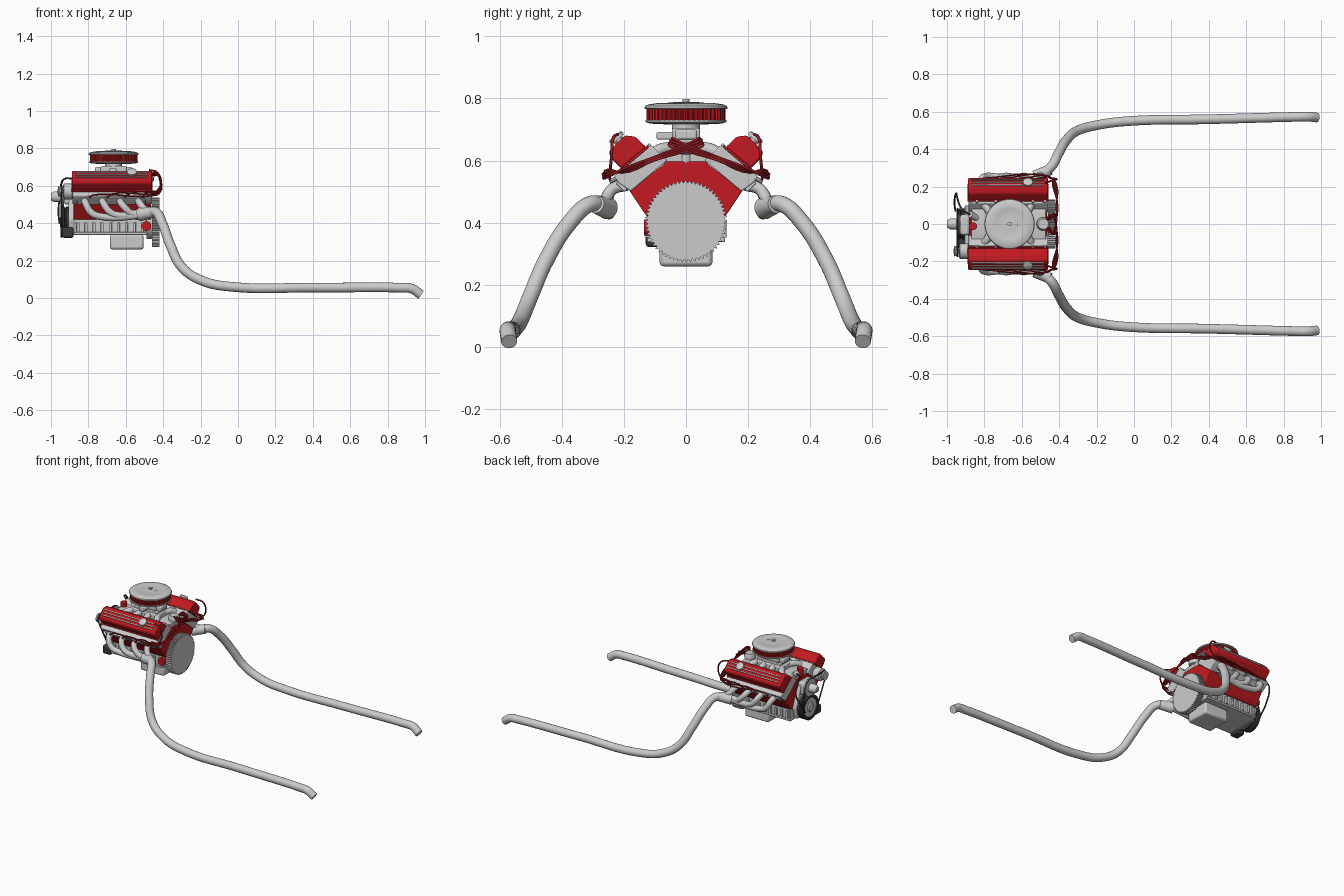
import bpy, bmesh, math
from mathutils import Vector

if "Cube" in bpy.data.objects:
    bpy.data.objects.remove(bpy.data.objects["Cube"])


def material(name, rgb):
    m = bpy.data.materials.new(name)
    m.diffuse_color = (*rgb, 1)
    m.use_nodes = True
    m.node_tree.nodes["Principled BSDF"].inputs["Base Color"].default_value = m.diffuse_color
    return m


RED = material("red_paint", (0.55, 0.01, 0.015))
WIRE = material("red_wire", (0.3, 0.01, 0.015))
BLACK = material("black_rubber", (0.04, 0.04, 0.045))


def finish(bm, name, mat, bevel=0):
    bmesh.ops.recalc_face_normals(bm, faces=bm.faces)
    me = bpy.data.meshes.new(name)
    bm.to_mesh(me)
    bm.free()
    ob = bpy.data.objects.new(name, me)
    bpy.context.collection.objects.link(ob)
    if mat:
        me.materials.append(mat)
    if bevel:
        b = ob.modifiers.new("bevel", "BEVEL")
        b.width, b.segments, b.limit_method = bevel, 2, "ANGLE"
    return ob


def prism(name, pts, a, b, mat=None, bevel=0, axis="x"):
    """Extrude a 2D outline from a to b along x (points are y,z) or z (points are x,y)."""
    place = (lambda p, h: (h, *p)) if axis == "x" else (lambda p, h: (*p, h))
    bm = bmesh.new()
    f = bm.faces.new([bm.verts.new(place(p, a)) for p in pts])
    r = bmesh.ops.extrude_face_region(bm, geom=[f])
    move = Vector(place((0, 0), b - a))
    for v in r["geom"]:
        if isinstance(v, bmesh.types.BMVert):
            v.co += move
    return finish(bm, name, mat, bevel)


def box(name, x0, x1, y0, y1, z0, z1, mat=None, bevel=0.004):
    return prism(name, [(y0, z0), (y1, z0), (y1, z1), (y0, z1)], x0, x1, mat, bevel)


def lathe(name, prof, origin, axis, mat=None, seg=32):
    """Revolve (radius, height) points round an axis through origin."""
    q = Vector(axis).to_track_quat("Z", "Y")
    o = Vector(origin)
    bm = bmesh.new()
    rings = [[bm.verts.new(o + q @ Vector((r * math.cos(i * math.tau / seg),
              r * math.sin(i * math.tau / seg), h))) for i in range(seg)] for r, h in prof]
    for a, b in zip(rings, rings[1:]):
        for i in range(seg):
            j = (i + 1) % seg
            bm.faces.new((a[i], a[j], b[j], b[i]))
    bm.faces.new(rings[0])
    bm.faces.new(rings[-1])
    return finish(bm, name, mat)


def cyl(name, p0, p1, r, mat=None, seg=24, r2=None):
    d = Vector(p1) - Vector(p0)
    return lathe(name, [(r, 0), (r if r2 is None else r2, d.length)], p0, d, mat, seg)


def tube(name, pts, r, mat=None, cyclic=False, res=6, sides=4):
    cu = bpy.data.curves.new(name, "CURVE")
    cu.dimensions = "3D"
    cu.bevel_depth, cu.bevel_resolution, cu.resolution_u = r, sides, res
    cu.use_fill_caps = True
    sp = cu.splines.new("BEZIER")
    sp.bezier_points.add(len(pts) - 1)
    for bp, p in zip(sp.bezier_points, pts):
        bp.co = p
        bp.handle_left_type = bp.handle_right_type = "AUTO"
    sp.use_cyclic_u = cyclic
    if mat:
        cu.materials.append(mat)
    ob = bpy.data.objects.new(name, cu)
    bpy.context.collection.objects.link(ob)
    return ob


def star(r0, r1, n, cx, cy):
    """Toothed circle: two points out, two points in for each tooth."""
    return [(cx + (r1 if k % 4 < 2 else r0) * math.cos(k * math.tau / (4 * n)),
             cy + (r1 if k % 4 < 2 else r0) * math.sin(k * math.tau / (4 * n))) for k in range(4 * n)]


# Engine block, lower crankcase and oil pan
prism("engine_block", [(-.06, .597), (.06, .597), (.182, .503), (.14, .44), (.125, .42),
                       (-.125, .42), (-.14, .44), (-.182, .503)], -.88, -.465, RED, .004)
box("crankcase", -.87, -.49, -.115, .115, .345, .425)
box("pan_rail", -.88, -.485, -.125, .125, .338, .352, None, .003)
box("oil_pan", -.685, -.505, -.085, .085, .26, .34, None, .012)
for s in (-1, 1):
    for i in range(9):
        x = -.855 + i * .043
        box("crankcase_rib", x - .008, x + .008, s * .122 - .008, s * .122 + .008, .352, .405, None, .002)
cyl("oil_filter", (-.49, -.08, .385), (-.49, -.135, .385), .026, RED)

# Toothed flywheel
prism("flywheel", star(.124, .132, 60, 0, .405), -.46, -.42)
cyl("flywheel_hub", (-.49, 0, .405), (-.455, 0, .405), .09, None, 32)


# Cylinder banks: t runs outward across the head, n runs up along the cylinders
def bank(s, t, n):
    return (s * (.12 + .766 * t + .643 * n), .55 - .643 * t + .766 * n)


PORTS = [-.82, -.725, -.63, -.535]
for s in (-1, 1):
    def outline(pts):
        return [bank(s, *p) for p in pts]

    prism("cylinder_head", outline([(-.078, 0), (.076, 0), (.088, .045), (.086, .072), (-.07, .072)]),
          -.885, -.46, None, .004)
    prism("valve_cover_flange", outline([(-.06, .07), (.058, .07), (.058, .078), (-.06, .078)]), -.89, -.457, RED, .002)
    prism("valve_cover", outline([(-.054, .075), (.052, .075), (.056, .128), (.045, .144),
                                  (-.025, .15), (-.049, .125)]), -.887, -.46, RED, .007)
    for t in (-.012, .008, .028):
        prism("valve_cover_rib", outline([(t - .003, .143), (t + .003, .143), (t + .003, .153), (t - .003, .153)]),
              -.87, -.48, None, .001)
    up = (0, s * .643, .766)
    lathe("oil_cap", [(.017, 0), (.017, .012), (.026, .012), (.026, .024), (.02, .028)],
          (-.567, *bank(s, .0, .142)), up)
    for x in (-.84, -.74, -.64, -.54, -.475):
        cyl("head_bolt", (x, *bank(s, -.064, .068)), (x, *bank(s, -.064, .08)), .007, None, 6)

    # Exhaust headers
    prism("header_flange", outline([(.079, .012), (.092, .012), (.096, .05), (.083, .05)]), -.86, -.495, None, .002)
    for i, x in enumerate(PORTS):
        zl = .437 + i * .008
        if i < 3:
            path = [(x, s * .19, .522), (x + .005, s * .237, .508), (x + .035, s * .255, zl + .02),
                    (x + .08 - .01 * i, s * .252, zl), (-.535, s * .252, .442 + .006 * i),
                    (-.48, s * .267, .453)]
        else:
            path = [(x, s * .19, .522), (x + .008, s * .235, .51), (x + .03, s * .257, .48), (-.475, s * .27, .46)]
        tube("header_pipe", path, .019)
        cyl("spark_plug", (x + .02, *bank(s, .08, .06)), (x + .02, *bank(s, .108, .068)), .007, None, 8)
    cyl("collector", (-.525, s * .252, .447), (-.45, s * .29, .46), .036, None, 24, .029)

    # Long side exhaust with turned-down tip
    tube("exhaust_pipe", [(-.48, s * .272, .457), (-.44, s * .31, .46), (-.405, s * .375, .40),
                          (-.36, s * .45, .28), (-.30, s * .5, .165), (-.19, s * .53, .092),
                          (-.03, s * .55, .06), (.4, s * .56, .056), (.87, s * .573, .055),
                          (.93, s * .574, .05), (.978, s * .569, .018)], .026, None, False, 8, 6)

    # Ignition wires from distributor to plugs
    for i, x in enumerate(PORTS):
        d = i * .007
        tube("plug_wire", [(-.47 + d, -s * .02, .655), (-.445 + d, -s * (.045 + d / 2), .672 - d),
                           (-.42, -s * .01, .655 - d), (-.415 + d / 3, s * .1, .612 - d / 2),
                           (-.413 - d, s * .205, .572 - d / 2), (-.44, s * .246, .55 + d),
                           (max(x + .05, -.8) if i < 3 else -.49, s * .247, .552 + d / 2),
                           (x + .02, *bank(s, .105, .068))], .0042, WIRE, False, 5, 2)
    tube("wire_riser", [(-.475, s * .22, .685), (-.43, s * .235, .67), (-.413, s * .24, .61), (-.45, s * .246, .552)],
         .005, WIRE, False, 6, 2)

# Intake manifold with runners
prism("intake_valley", [(-.07, .59), (.07, .59), (.1, .615), (.06, .625), (-.06, .625), (-.1, .615)],
      -.87, -.47, None, .004)
box("intake_plenum", -.77, -.565, -.065, .065, .6, .66, None, .01)
for s in (-1, 1):
    for x in PORTS:
        xi = -.667 + (x + .677) * .6
        tube("intake_runner", [(xi, s * .03, .638), (xi * .6 + x * .4, s * .075, .637), (x, s * .125, .607)], .02)

# Carburettor
box("carburettor_base", -.755, -.575, -.055, .055, .655, .672)
box("carburettor_body", -.735, -.595, -.045, .045, .67, .705, None, .006)
box("float_bowl_front", -.765, -.73, -.035, .035, .668, .7, None, .006)
box("float_bowl_rear", -.6, -.565, -.035, .035, .668, .7, None, .006)
box("choke_housing", -.69, -.65, -.095, -.04, .668, .692, None, .005)
cyl("carburettor_neck", (-.665, 0, .7), (-.665, 0, .727), .045)

# Air cleaner: base, pleated filter, lid and nut
C = (-.665, 0, 0)
lathe("air_cleaner_base", [(.05, .716), (.115, .719), (.131, .724), (.131, .731), (.05, .731)], C, (0, 0, 1), None, 48)
prism("air_filter", star(.122, .127, 48, C[0], 0), .729, .77, RED, 0, "z")
lathe("air_cleaner_lid", [(.1, .766), (.131, .766), (.134, .77), (.131, .776), (.12, .781), (.085, .786),
                          (.08, .784), (.03, .789), (.012, .789)], C, (0, 0, 1), None, 48)
cyl("lid_nut", (C[0], 0, .786), (C[0], 0, .798), .012, None, 12)
box("lid_badge", C[0] + .03, C[0] + .045, -.008, .008, .784, .79, None, .002)

# Distributor and coil
lathe("distributor", [(.02, 0), (.02, .03), (.034, .034), (.036, .055), (.028, .07)], (-.485, 0, .59), (0, 0, 1))
cyl("red_filler", (-.86, -.012, .6), (-.86, -.012, .652), .021, RED)
cyl("thermostat_neck", (-.84, .03, .61), (-.875, .05, .64), .018)

# Front drive: timing cover, crank pulley, water pump, alternator
prism("timing_cover", [(-.08, .345), (.08, .345), (.1, .42), (.05, .56), (-.05, .56), (-.1, .42)], -.905, -.875, None, .006)
lathe("crank_pulley", [(.083, 0), (.083, .018), (.074, .024), (.083, .03), (.083, .05), (.068, .05), (.066, .04)],
      (-.9, 0, .407), (-1, 0, 0), BLACK, 40)
lathe("crank_hub", [(.066, 0), (.064, .046), (.03, .046), (.025, .053)], (-.9, 0, .407), (-1, 0, 0))
box("steering_pump", -.94, -.88, -.13, -.06, .322, .38, BLACK, .01)
box("water_pump_body", -.93, -.88, -.06, .05, .5, .585, None, .012)
lathe("water_pump_pulley", [(.035, 0), (.035, .03), (.058, .032), (.05, .04), (.058, .048), (.03, .05),
                            (.028, .085), (.018, .1)], (-.9, 0, .542), (-1, 0, 0))
lathe("alternator", [(.03, 0), (.042, .008), (.042, .05), (.032, .056), (.012, .056), (.012, .064),
                     (.03, .066), (.024, .073), (.03, .08), (.012, .084)], (-.88, -.145, .57), (-1, 0, 0))
box("alternator_bracket", -.905, -.885, -.16, -.03, .53, .55)


def belt(name, x, pulleys):
    """Flat-run loop touching the outside of each (y, z, r) pulley, as a hull of circle points."""
    pts = sorted((y + r * math.cos(a * math.tau / 24), z + r * math.sin(a * math.tau / 24))
                 for y, z, r in pulleys for a in range(24))
    hull = []
    for seq in (pts, pts[::-1]):
        h = []
        for p in seq:
            while len(h) > 1 and ((h[-1][0] - h[-2][0]) * (p[1] - h[-2][1])
                                  - (h[-1][1] - h[-2][1]) * (p[0] - h[-2][0])) <= 1e-9:
                h.pop()
            h.append(p)
        hull += h[:-1]
    ob = tube(name, [(x, *p) for p in hull], .005, BLACK, True, 2, 1)
    for bp in ob.data.splines[0].bezier_points:
        bp.handle_left_type = bp.handle_right_type = "VECTOR"


belt("fan_belt", -.943, [(0, .407, .08), (0, .542, .054), (-.145, .57, .028)])
tube("heater_hose", [(-.875, .05, .635), (-.92, .08, .64), (-.945, .14, .61), (-.95, .165, .56),
                     (-.96, .12, .47), (-.955, .07, .4)], .005, BLACK, False, 6, 2)

# Smooth shading with sharp edges kept
bpy.ops.object.select_all(action="DESELECT")
for ob in bpy.context.collection.objects:
    if ob.type == "MESH":
        ob.select_set(True)
        bpy.context.view_layer.objects.active = ob
bpy.ops.object.shade_smooth_by_angle(angle=math.radians(35))
